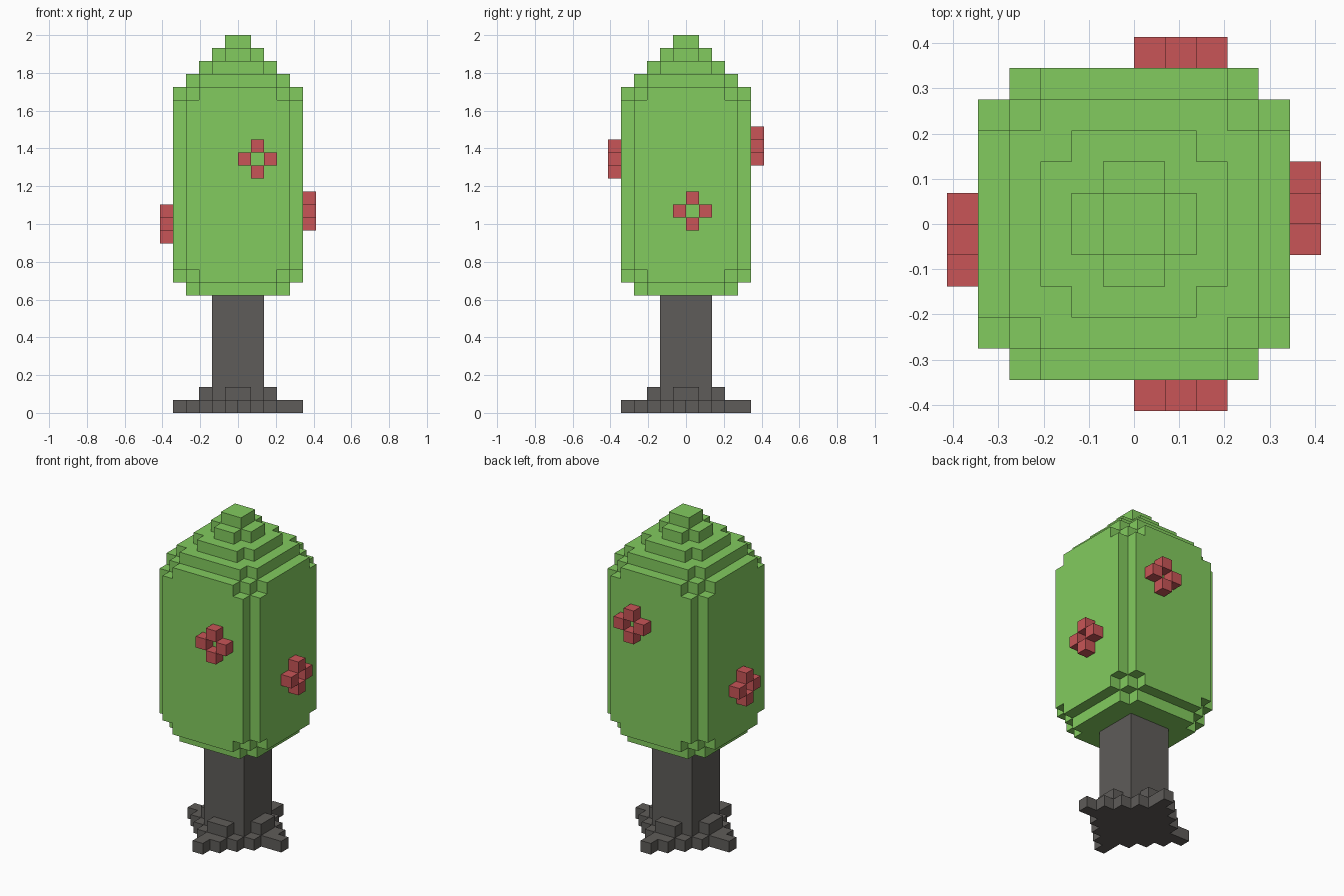
import bpy, bmesh

if "Cube" in bpy.data.objects:
    bpy.data.objects.remove(bpy.data.objects["Cube"])

U = 2 / 29  # one voxel; the tree is 29 voxels tall


def material(name, color):
    m = bpy.data.materials.new(name)
    m.diffuse_color = (*color, 1)
    m.use_nodes = True
    m.node_tree.nodes["Principled BSDF"].inputs["Base Color"].default_value = m.diffuse_color
    return m


def box(x0, x1, y0, y1, z0, z1):
    """Set of voxel cells filling a box."""
    return {(x, y, z) for x in range(x0, x1) for y in range(y0, y1) for z in range(z0, z1)}


def plus(a, b, z0, z1):
    """Two crossed rectangles with half sizes a x b and b x a."""
    return box(-a, a, -b, b, z0, z1) | box(-b, b, -a, a, z0, z1)


def turned(cells):
    """The cells repeated in four quarter turns about the z axis."""
    out = set()
    for _ in range(4):
        out |= cells
        cells = {(-y - 1, x, z) for x, y, z in cells}
    return out


# Trunk with root collar and a pinwheel of ground roots
trunk = box(-2, 2, -2, 2, 0, 9) | plus(3, 1, 1, 2)
for row, length in enumerate((5, 3, 2, 1)):
    trunk |= turned(box(0, length, -row - 1, -row, 0, 1))

# Crown: rounded block with a stepped top
crown = plus(5, 4, 11, 24)
for z in (10, 24):
    crown |= plus(5, 3, z, z + 1) | box(-4, 4, -4, 4, z, z + 1)
for z in (9, 25):
    crown |= plus(4, 3, z, z + 1)
crown |= plus(3, 2, 26, 27) | plus(2, 1, 27, 28) | plus(1, 1, 28, 29)

# Four-petal flowers, one on each side: (axis, layer, centre along side, centre height)
flowers = {}
for name, axis, layer, c, h in (("front_flower", 1, -6, 1, 19), ("back_flower", 1, 5, 1, 20),
                                ("right_flower", 0, 5, 0, 15), ("left_flower", 0, -6, -1, 14)):
    petals = [(c - 1, h), (c + 1, h), (c, h - 1), (c, h + 1)]
    flowers[name] = {(layer, s, z) if axis == 0 else (s, layer, z) for s, z in petals}

solid = trunk | crown | set().union(*flowers.values())


def build(name, cells, mat):
    """Mesh the exposed voxel faces of one part."""
    bm = bmesh.new()
    cache = {}

    def vert(p):
        if p not in cache:
            cache[p] = bm.verts.new([c * U for c in p])
        return cache[p]

    for cell in sorted(cells):
        for axis in range(3):
            for side in (0, 1):
                near = list(cell)
                near[axis] += 2 * side - 1
                if tuple(near) in solid:
                    continue
                quad = []
                for da, db in ((0, 0), (1, 0), (1, 1), (0, 1)):
                    p = list(cell)
                    p[axis] += side
                    p[(axis + 1) % 3] += da
                    p[(axis + 2) % 3] += db
                    quad.append(vert(tuple(p)))
                bm.faces.new(quad if side else quad[::-1])
    mesh = bpy.data.meshes.new(name)
    bm.to_mesh(mesh)
    bm.free()
    mesh.materials.append(mat)
    bpy.context.collection.objects.link(bpy.data.objects.new(name, mesh))


green = material("leaf green", (0.225, 0.597, 0.113))
red = material("flower red", (0.578, 0.091, 0.095))
grey = material("bark grey", (0.114, 0.107, 0.100))

build("trunk", trunk, grey)
build("crown", crown, green)
for flower_name, petal_cells in flowers.items():
    build(flower_name, petal_cells, red)
